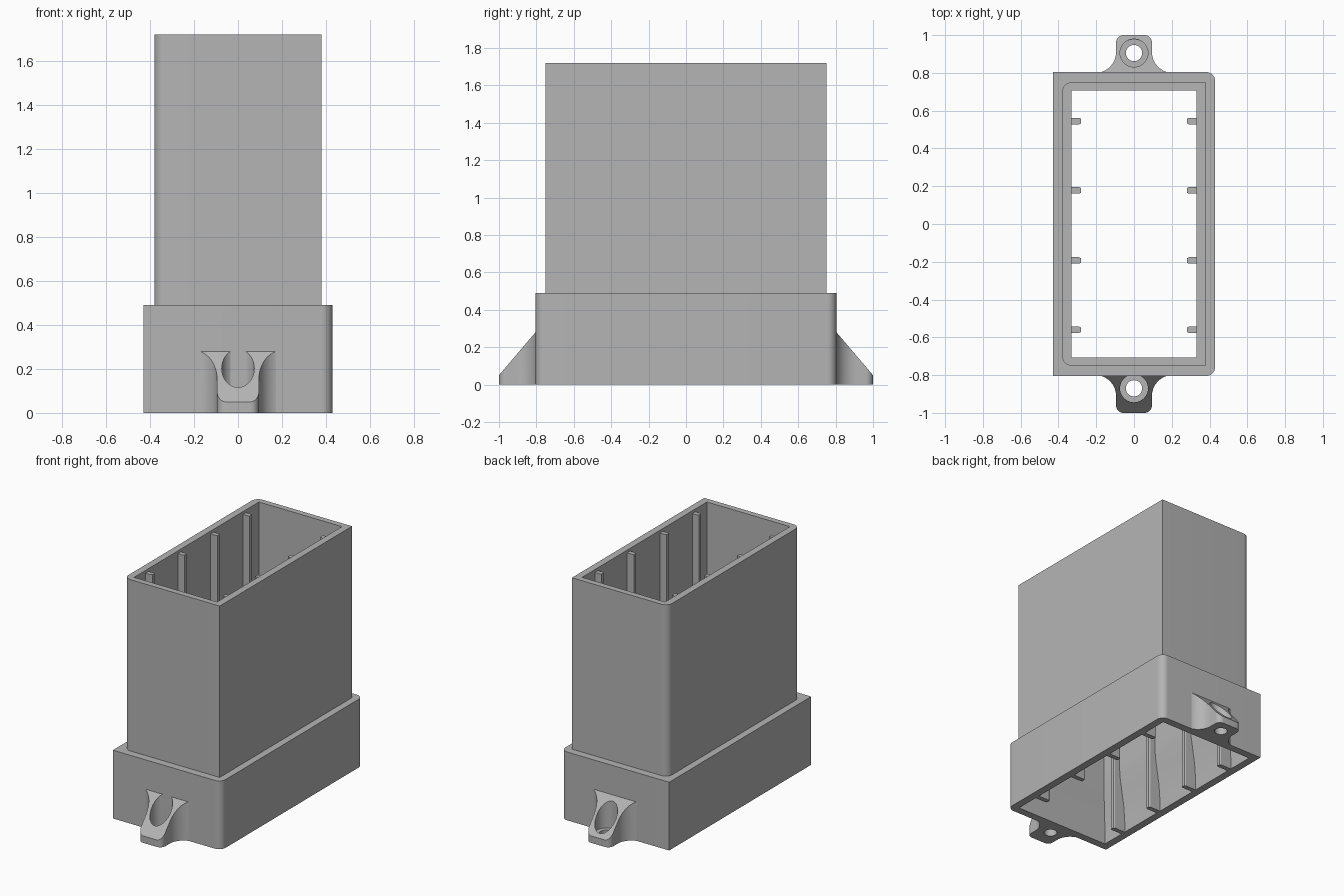
import bpy
import bmesh
import math

if "Cube" in bpy.data.objects:
    bpy.data.objects.remove(bpy.data.objects["Cube"], do_unlink=True)

grey = bpy.data.materials.new("plain grey")
grey.use_nodes = True
COLOUR = (0.46, 0.46, 0.46, 1)
grey.diffuse_color = COLOUR
grey.node_tree.nodes["Principled BSDF"].inputs["Base Color"].default_value = COLOUR


def loft(name, loops):
    """Skin a stack of equal-length point loops and cap both ends."""
    bm = bmesh.new()
    rings = [[bm.verts.new(p) for p in loop] for loop in loops]
    n = len(rings[0])
    for low, high in zip(rings, rings[1:]):
        for i in range(n):
            j = (i + 1) % n
            bm.faces.new((low[i], low[j], high[j], high[i]))
    bm.faces.new(rings[0])
    bm.faces.new(rings[-1])
    bmesh.ops.recalc_face_normals(bm, faces=bm.faces)
    mesh = bpy.data.meshes.new(name)
    bm.to_mesh(mesh)
    bm.free()
    mesh.materials.append(grey)
    obj = bpy.data.objects.new(name, mesh)
    bpy.context.collection.objects.link(obj)
    return obj


def arc(cx, cy, r, start, end, steps=10):
    """Points along an arc, angles in degrees."""
    angles = [math.radians(start + (end - start) * i / steps) for i in range(steps + 1)]
    return [(cx + r * math.cos(a), cy + r * math.sin(a)) for a in angles]


def prism(name, outline, z0, z1):
    return loft(name, [[(x, y, z) for x, y in outline] for z in (z0, z1)])


def half_rounded(hx, hy, r, side):
    """Rectangle with both corners on one x side rounded."""
    pts = arc(hx - r, -hy + r, r, -90, 0) + arc(hx - r, hy - r, r, 0, 90)
    pts += [(-hx, hy), (-hx, -hy)]
    return [(side * x, y) for x, y in pts]


def activate(obj):
    bpy.ops.object.select_all(action="DESELECT")
    obj.select_set(True)
    bpy.context.view_layer.objects.active = obj


def cut(obj, cutter):
    activate(obj)
    mod = obj.modifiers.new("cut", "BOOLEAN")
    mod.operation = "DIFFERENCE"
    mod.solver = "EXACT"
    mod.object = cutter
    bpy.ops.object.modifier_apply(modifier=mod.name)


def smooth(obj):
    activate(obj)
    bpy.ops.object.shade_smooth_by_angle(angle=math.radians(30))


# Main shell: wide collar below, narrower sleeve above
BASE_H, TOP = 0.49, 1.72
collar = prism("base_collar", half_rounded(0.43, 0.805, 0.05, 1), 0, BASE_H)
sleeve = prism("upper_sleeve", half_rounded(0.38, 0.75, 0.05, -1), BASE_H, TOP)

# Open cavity, flaring gently towards the bottom
flare = [(-0.1, 1), (0.08, 1), (0.2, 0.8), (0.3, 0.45), (0.4, 0.12), (0.47, 0), (1.9, 0)]
loops = []
for z, f in flare:
    x, y = 0.33 + 0.045 * f, 0.708 + 0.042 * f
    loops.append([(-x, -y, z), (x, -y, z), (x, y, z), (-x, y, z)])
cavity = loft("cavity_cutter", loops)
for part in (collar, sleeve):
    cut(part, cavity)
    smooth(part)
bpy.data.objects.remove(cavity, do_unlink=True)

# Guide ribs along both long walls
for side, label in ((1, "left"), (-1, "right")):
    for n, y in enumerate((-0.56, -0.193, 0.178, 0.545)):
        w, c = 0.017, 0.01
        outline = [(0.378, y - w), (0.378, y + w), (0.28 + c, y + w),
                   (0.28, y + w - c / 2), (0.28, y - w + c / 2), (0.28 + c, y - w)]
        prism(f"{label}_rib_{n + 1}", [(side * x, v) for x, v in outline], 0, 1.70)

# Sloped mounting tabs with counterbored screw holes
half = [(0.205, 0.79)] + arc(0.205, 0.91, 0.11, 270, 180, 14) + arc(0.055, 0.96, 0.04, 0, 90, 8)
tab_outline = half + [(-x, y) for x, y in reversed(half)]
for sign, label, hole_y in ((-1, "front", 0.87), (1, "back", 0.905)):
    loops = [[(x, sign * y, 0) for x, y in tab_outline],
             [(x, sign * y, 0.285 - (y - 0.80) * 1.175) for x, y in tab_outline]]
    tab = loft(f"{label}_mounting_tab", loops)
    for radius, z0 in ((0.074, 0.05), (0.043, -0.1)):
        circle = arc(0, sign * hole_y, radius, 0, 360, 40)[:-1]
        drill = prism("hole_cutter", circle, z0, 0.6)
        cut(tab, drill)
        bpy.data.objects.remove(drill, do_unlink=True)
    smooth(tab)
